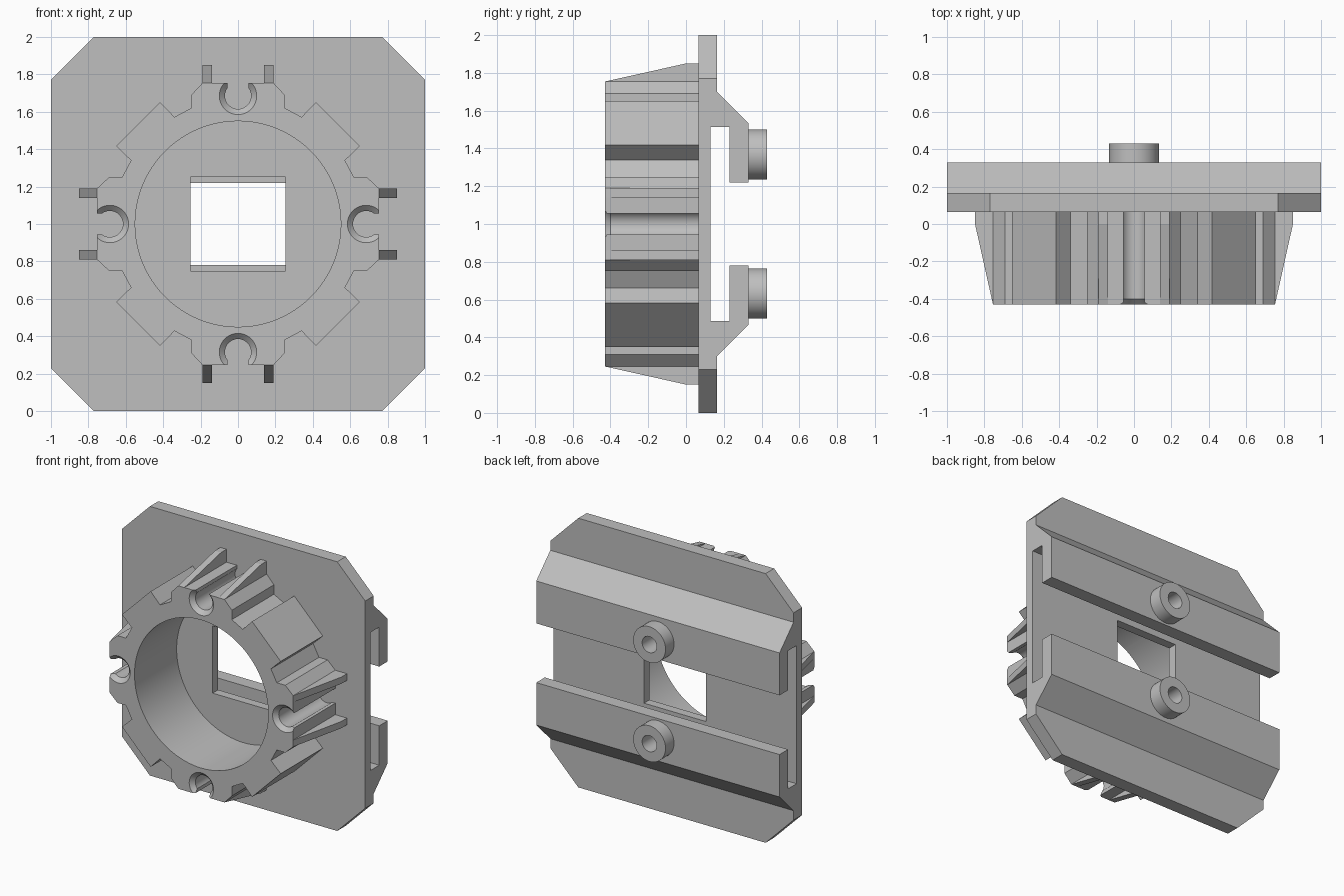
import bpy
import bmesh
from math import cos, sin, pi, radians
from mathutils import Matrix, Vector

cube = bpy.data.objects.get("Cube")
if cube:
    bpy.data.objects.remove(cube, do_unlink=True)

grey = bpy.data.materials.new("plain grey")
grey.use_nodes = True
colour = (0.52, 0.52, 0.52, 1)
grey.diffuse_color = colour
grey.node_tree.nodes["Principled BSDF"].inputs["Base Color"].default_value = colour

FRONT, SEAT, MID = -0.43, 0.065, 1.0   # ring front, plate front, centre height


def loft(name, rings, turn=0):
    """Capped skin through rings of points, turned about the middle y axis."""
    bm = bmesh.new()
    rows = [[bm.verts.new(p) for p in ring] for ring in rings]
    for a, b in zip(rows, rows[1:]):
        for i in range(len(a)):
            j = (i + 1) % len(a)
            bm.faces.new((a[i], a[j], b[j], b[i]))
    bm.faces.new(rows[0])
    bm.faces.new(rows[-1])
    bmesh.ops.recalc_face_normals(bm, faces=bm.faces)
    place = Matrix.Translation((0, 0, MID)) @ Matrix.Rotation(turn * pi / 2, 4, 'Y')
    bm.transform(place)
    mesh = bpy.data.meshes.new(name)
    bm.to_mesh(mesh)
    bm.free()
    mesh.materials.append(grey)
    obj = bpy.data.objects.new(name, mesh)
    bpy.context.collection.objects.link(obj)
    return obj


def front_prism(name, outline, y0, y1, turn=0):
    return loft(name, [[(u, y, v) for u, v in outline] for y in (y0, y1)], turn)


def side_prism(name, outline, x0, x1, turn=0):
    return loft(name, [[(x, y, v) for y, v in outline] for x in (x0, x1)], turn)


def circle(r, v=0, n=48):
    return [(r * cos(2 * pi * i / n), v + r * sin(2 * pi * i / n)) for i in range(n)]


def box(u, v0, v1):
    return [(-u, v0), (u, v0), (u, v1), (-u, v1)]


def carve(obj, cutter, operation='DIFFERENCE'):
    """Apply a boolean and discard the cutter."""
    cutter.hide_render = True
    mod = obj.modifiers.new("carve", 'BOOLEAN')
    mod.operation = operation
    mod.solver = 'EXACT'
    mod.object = cutter
    bpy.context.view_layer.update()
    graph = bpy.context.evaluated_depsgraph_get()
    mesh = bpy.data.meshes.new_from_object(obj.evaluated_get(graph))
    obj.modifiers.clear()
    obj.data = mesh
    bpy.data.objects.remove(cutter, do_unlink=True)


# Back plate with two hooked rails, one side profile mirrored top to bottom
half = [(SEAT, 1), (0.165, 1), (0.165, 0.70), (0.33, 0.535), (0.33, 0.22),
        (0.23, 0.22), (0.23, 0.513), (0.13, 0.513)]
plate = side_prism("rail_plate", half + [(y, -v) for y, v in reversed(half)], -1, 1)
corner = [(0.77, 1), (1, 0.77), (1, -0.77), (0.77, -1)]
octagon = corner + [(-u, v) for u, v in reversed(corner)]
# slightly oversized on the flat sides so that only the corners are cut
for sx in (-1, 1):
    for sz in (-1, 1):
        tri = [(sx * 0.67, sz * 1.1), (sx * 1.1, sz * 1.1), (sx * 1.1, sz * 0.67)]
        carve(plate, front_prism("corner_cutter", tri, 0, 0.25))
carve(plate, front_prism("window_cutter", box(0.254, -0.25, 0.25), 0, 0.18))

# Round studs with bores on the rails
studs = []
for name, v in (("upper_stud", 0.368), ("lower_stud", -0.368)):
    stud = front_prism(name, circle(0.133, v), 0.33, 0.43)
    for part in (stud, plate):
        carve(part, front_prism("bore_cutter", circle(0.06, v, 32), 0.2, 0.5))
    studs.append(stud)

# Toothed ring, one quarter outline repeated four times
quarter = [(0.19, 0.754), (0.25, 0.69), (0.25, 0.62), (0.34, 0.572), (0.417, 0.652)]
quarter += [(v, u) for u, v in reversed(quarter)]
outline = []
for k in range(4):
    outline += quarter
    quarter = [(v, -u) for u, v in quarter]
ring = front_prism("toothed_ring", outline, FRONT, SEAT)
carve(ring, front_prism("ring_bore_cutter", circle(0.55, 0, 96), -0.5, 0.1))

# Open screw channels with countersunk mouths, and the tapered fins beside them
fin = [(FRONT, 0.754), (0, 0.85), (SEAT, 0.85), (SEAT, 0.72), (FRONT, 0.72)]
hole = 0.685
for k in range(4):
    carve(ring, front_prism("channel_cutter", circle(0.07, hole), -0.5, 0.1, k))
    carve(ring, front_prism("slot_cutter", box(0.055, hole, 0.9), -0.5, 0.1, k))
    mouth = [[(u, y, v) for u, v in circle(r, hole)]
             for r, y in ((0.11, FRONT - 0.01), (0.07, FRONT + 0.03))]
    carve(ring, loft("mouth_cutter", mouth, k))
    for side, x in (("a", -0.19), ("b", 0.14)):
        side_prism(f"fin_{k + 1}_{side}", fin, x, x + 0.05, k)

# Smooth the round walls, keep edges crisp
bpy.ops.object.select_all(action='DESELECT')
for obj in (plate, ring, *studs):
    obj.select_set(True)
bpy.context.view_layer.objects.active = ring
bpy.ops.object.shade_smooth_by_angle(angle=radians(30))
